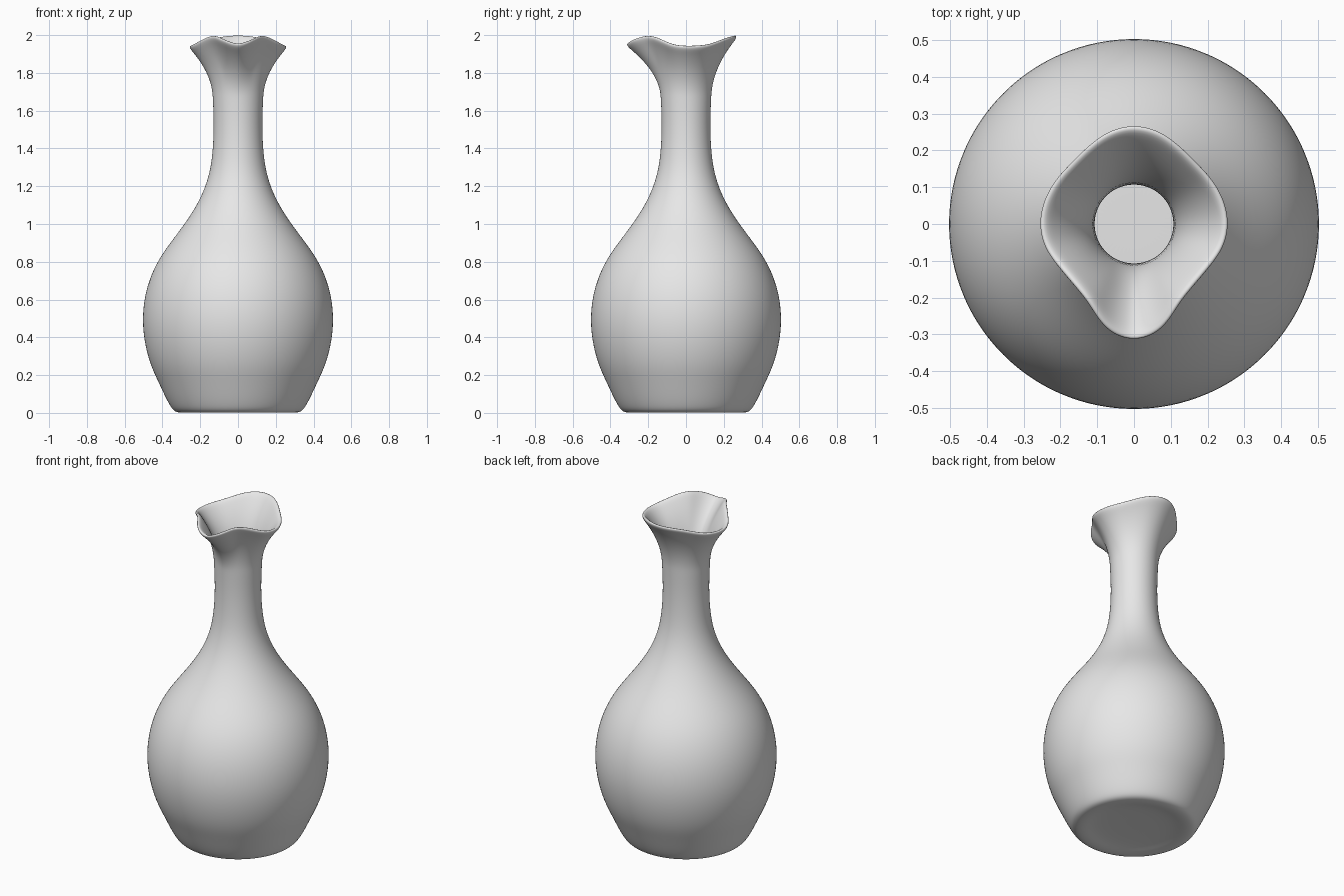
import bpy
import bmesh
from math import sin, cos, pi, radians

cube = bpy.data.objects.get("Cube")
if cube:
    bpy.data.objects.remove(cube)

SEGMENTS = 48
FLARE_RINGS = 8


def smooth_sample(values, t):
    """Catmull-Rom value of a list at t, mirrored at both ends."""
    last = len(values) - 1
    i = min(int(t), last - 1)
    f = t - i
    a, b = values[abs(i - 1)], values[i]
    c, d = values[i + 1], values[last - abs(i + 2 - last)]
    return b + 0.5 * f * (c - a + f * (2 * a - 5 * b + 4 * c - d + f * (3 * (b - c) + d - a)))


# Outer silhouette from the slightly hollow foot up to the neck: radius, height
profile = [
    (0.12, 0.018), (0.22, 0.014), (0.27, 0.002), (0.31, 0.0), (0.34, 0.008),
    (0.362, 0.04), (0.388, 0.09), (0.425, 0.17), (0.463, 0.25), (0.494, 0.36),
    (0.508, 0.48), (0.499, 0.6), (0.47, 0.71), (0.423, 0.81), (0.36, 0.9),
    (0.29, 0.99), (0.23, 1.08), (0.188, 1.16), (0.159, 1.24), (0.141, 1.32),
    (0.131, 1.42), (0.128, 1.54), (0.133, 1.66),
]

# Rim radius and height every 15 degrees, from the front spout round to the back
rim_radius = [0.322, 0.303, 0.256, 0.240, 0.243, 0.257, 0.263,
              0.259, 0.251, 0.245, 0.253, 0.268, 0.275]
rim_height = [1.944, 1.968, 1.991, 1.984, 1.963, 1.943, 1.936,
              1.938, 1.945, 1.960, 1.977, 1.988, 1.991]

bm = bmesh.new()


def add_ring(point):
    """One loop of vertices; point(angle) gives its radius and height."""
    ring = []
    for k in range(SEGMENTS):
        angle = 2 * pi * k / SEGMENTS
        r, z = point(angle)
        ring.append(bm.verts.new((r * sin(angle), -r * cos(angle), z)))
    return ring


def flare_point(t):
    """Neck opening out towards the wavy rim as t goes from 0 to 1."""
    r0, z0 = profile[-1]

    def point(angle):
        step = min(angle, 2 * pi - angle) / radians(15)
        r = smooth_sample(rim_radius, step)
        z = smooth_sample(rim_height, step)
        return r0 + (r - r0) * t ** 2, z0 + (z - z0) * t
    return point


# Body, neck and flared mouth
rings = [add_ring(lambda angle, p=p: p) for p in profile]
rings += [add_ring(flare_point(i / FLARE_RINGS)) for i in range(1, FLARE_RINGS + 1)]
for low, high in zip(rings, rings[1:]):
    for k in range(SEGMENTS):
        n = (k + 1) % SEGMENTS
        bm.faces.new((low[k], low[n], high[n], high[k]))

# Foot centre
centre = bm.verts.new((0, 0, profile[0][1]))
for k in range(SEGMENTS):
    bm.faces.new((centre, rings[0][(k + 1) % SEGMENTS], rings[0][k]))
bmesh.ops.recalc_face_normals(bm, faces=bm.faces)
if rings[10][0].link_faces[0].normal.dot(rings[10][0].co) < 0:
    bmesh.ops.reverse_faces(bm, faces=bm.faces)

mesh = bpy.data.meshes.new("carafe")
bm.to_mesh(mesh)
bm.free()
carafe = bpy.data.objects.new("carafe", mesh)
bpy.context.collection.objects.link(carafe)

# Wall thickness, then a soft rounded lip
wall = carafe.modifiers.new("wall", 'SOLIDIFY')
wall.thickness = 0.022
wall.offset = -1
soft = carafe.modifiers.new("soft", 'SUBSURF')
soft.levels = soft.render_levels = 2
mesh.polygons.foreach_set("use_smooth", [True] * len(mesh.polygons))

# Plain grey clay
clay = bpy.data.materials.new("plain grey")
clay.use_nodes = True
grey = (0.8, 0.8, 0.8, 1)
clay.diffuse_color = grey
clay.node_tree.nodes["Principled BSDF"].inputs["Base Color"].default_value = grey
mesh.materials.append(clay)
